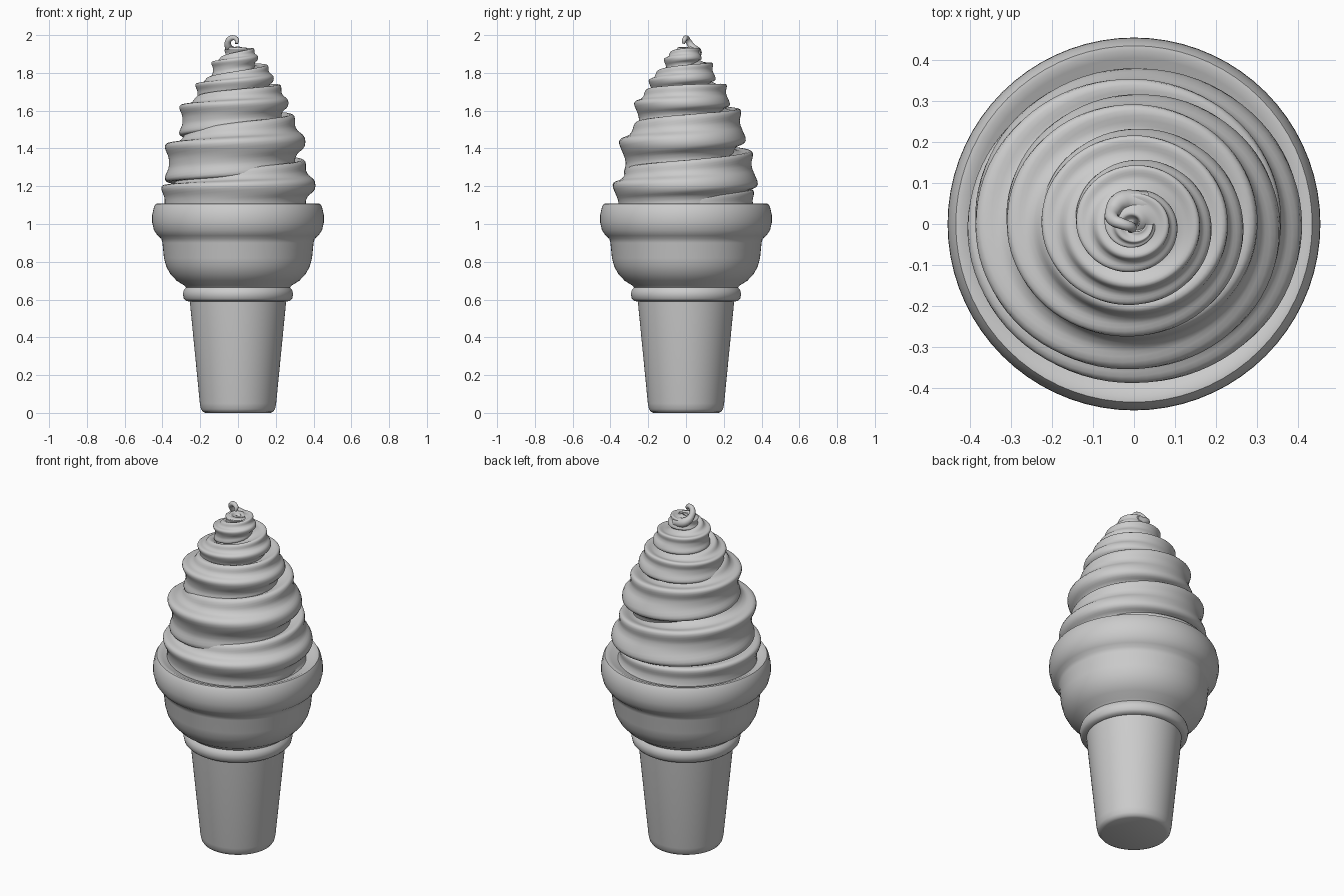
import bpy, bmesh
from math import sin, cos, pi, copysign

if "Cube" in bpy.data.objects:
    bpy.data.objects.remove(bpy.data.objects["Cube"])


def finish(name, rings, cap_start, cap_end, angle):
    """Skin a list of closed vertex rings into a smooth object."""
    bm = bmesh.new()
    loops = [[bm.verts.new(p) for p in ring] for ring in rings]
    n = len(loops[0])
    for a, b in zip(loops, loops[1:]):
        for i in range(n):
            j = (i + 1) % n
            bm.faces.new((a[i], a[j], b[j], b[i]))
    if cap_start:
        bm.faces.new(loops[0][::-1])
    if cap_end:
        bm.faces.new(loops[-1])
    bmesh.ops.recalc_face_normals(bm, faces=bm.faces)
    me = bpy.data.meshes.new(name)
    bm.to_mesh(me)
    bm.free()
    ob = bpy.data.objects.new(name, me)
    bpy.context.collection.objects.link(ob)
    bpy.ops.object.select_all(action='DESELECT')
    ob.select_set(True)
    bpy.context.view_layer.objects.active = ob
    bpy.ops.object.shade_smooth_by_angle(angle=angle)
    return ob


def spline(keys, u):
    """Catmull-Rom through evenly spaced keys."""
    i = max(0, min(int(u), len(keys) - 2))
    t = u - i
    p = [keys[max(0, min(k, len(keys) - 1))] for k in range(i - 1, i + 3)]
    return [0.5 * (2 * b + (c - a) * t + (2 * a - 5 * b + 4 * c - d) * t * t
                   + (3 * b - a - 3 * c + d) * t ** 3) for a, b, c, d in zip(*p)]


# Wafer cone: stem, collar band, bowl and rolled rim
profile = [(.172, 0), (.186, .006), (.196, .02), (.202, .05), (.255, .59),
           (.275, .592), (.287, .605), (.292, .63), (.287, .65), (.275, .665),
           (.285, .675), (.325, .70), (.358, .735), (.38, .775), (.392, .82),
           (.400, .90), (.406, .922), (.425, .938), (.445, .967), (.455, 1.01), (.454, 1.05),
           (.445, 1.09), (.435, 1.107), (.422, 1.108), (.405, 1.10), (.34, 1.075)]
S = 72
finish("wafer_cone",
       [[(r * cos(2 * pi * i / S), r * sin(2 * pi * i / S), z) for i in range(S)]
        for r, z in profile], True, False, 0.9)

# Soft swirl: one ribbed strand, keys per half turn (outer radius, height, half thickness)
keys = [(.36, .95, .11), (.38, 1.03, .11), (.40, 1.115, .115), (.39, 1.205, .12),
        (.38, 1.325, .13), (.335, 1.435, .13), (.305, 1.55, .105),
        (.252, 1.64, .088), (.222, 1.69, .07), (.178, 1.77, .065),
        (.138, 1.815, .058), (.098, 1.88, .046), (.07, 1.90, .03), (.05, 1.92, .012)]
PER, N, RIBS = 40, 72, 6
rings = []
for s in range((len(keys) - 1) * PER + 1):
    u = s / PER
    R, zc, h = spline(keys, u)
    th = pi * (u + 1)
    w = h * 1.06
    ring = []
    for i in range(N):
        a = 2 * pi * i / N
        # rounded ridges with narrower crests, twisting along the strand
        c = 0.5 + 0.5 * cos(RIBS * a + th)
        rib = 0.9 + 0.26 * c ** 1.5
        cx, cz = (copysign(abs(f) ** 0.78, f) for f in (cos(a), sin(a)))
        rad = max(R - w, 0.012) + w * rib * cx
        ring.append((rad * cos(th), 0.94 * rad * sin(th), zc + w * rib * cz))
    rings.append(ring)
finish("ice_cream_swirl", rings, True, True, 0.8)

# Curled tip
cu = bpy.data.curves.new("curled_tip", 'CURVE')
cu.dimensions = '3D'
cu.bevel_depth = 0.017
cu.bevel_resolution = 4
cu.use_fill_caps = True
tip = [(.03, .05, 1.90, 1.7), (-.03, .055, 1.915, 1.5), (-.052, .03, 1.94, 1.1),
       (-.05, .01, 1.972, .9), (-.028, 0, 1.986, .8), (-.006, -.008, 1.975, .7),
       (-.008, -.014, 1.955, .5)]
sp = cu.splines.new('BEZIER')
sp.bezier_points.add(len(tip) - 1)
for bp, (x, y, z, r) in zip(sp.bezier_points, tip):
    bp.co = (x, y, z)
    bp.radius = r
    bp.handle_left_type = bp.handle_right_type = 'AUTO'
sp.use_smooth = True
bpy.context.collection.objects.link(bpy.data.objects.new("curled_tip", cu))
